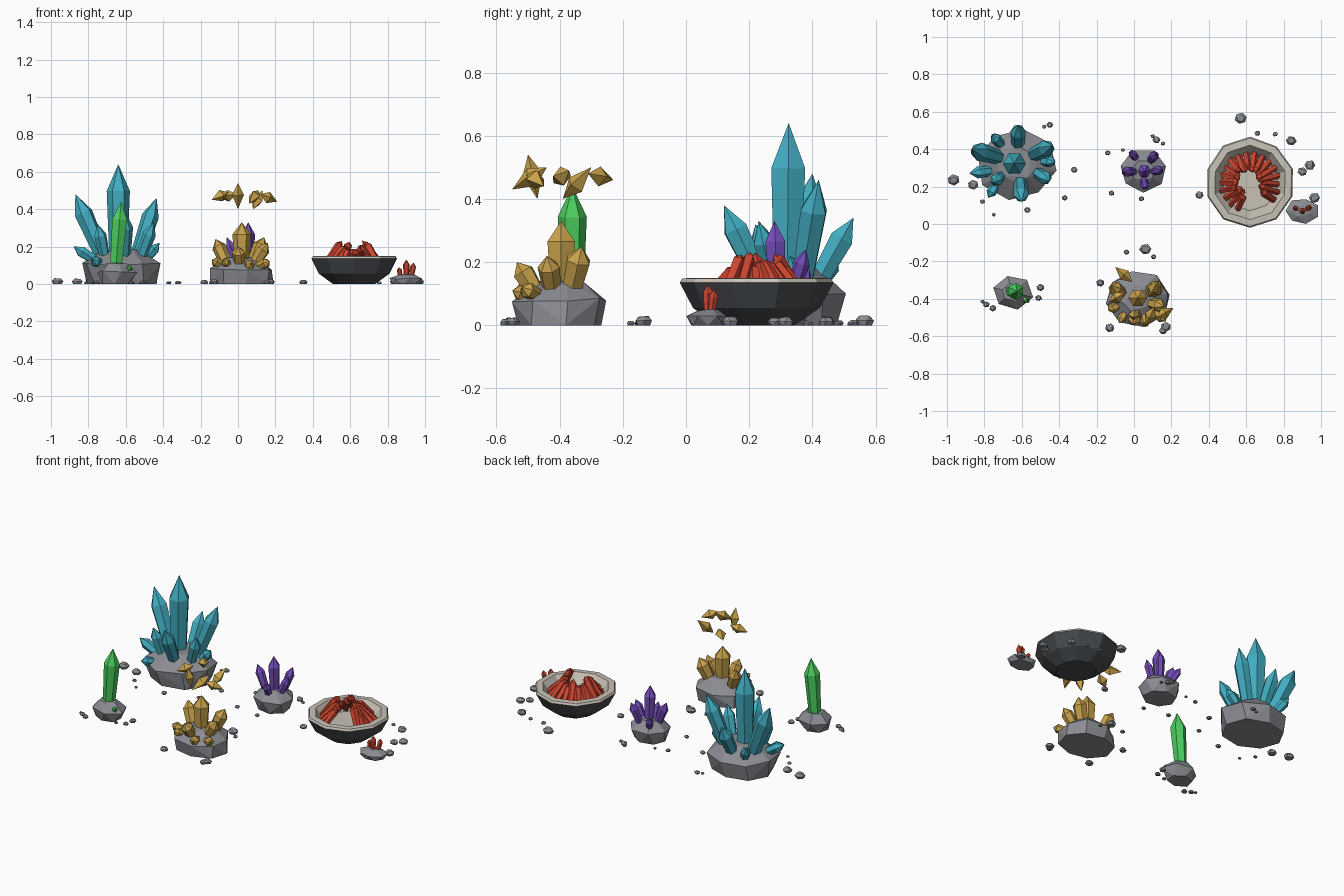
import bpy
import bmesh
import math
import random
from mathutils import Vector

random.seed(4)
cube = bpy.data.objects.get("Cube")
if cube:
    bpy.data.objects.remove(cube, do_unlink=True)


def material(name, r, g, b):
    mat = bpy.data.materials.new(name)
    mat.use_nodes = True
    mat.diffuse_color = (r, g, b, 1)
    bsdf = mat.node_tree.nodes["Principled BSDF"]
    bsdf.inputs["Base Color"].default_value = (r, g, b, 1)
    bsdf.inputs["Roughness"].default_value = 0.8
    return mat


STONE = material("grey stone", .26, .265, .29)
SHELL = material("dark shell", .062, .07, .078)
RIM = material("pale rim", .58, .54, .47)
TEAL = material("teal crystal", .055, .42, .54)
GREEN = material("green crystal", .07, .62, .11)
PURPLE = material("purple crystal", .18, .075, .5)
GOLD = material("gold crystal", .58, .36, .07)
RED = material("red crystal", .62, .06, .03)


def finish(bm, name, *mats):
    bmesh.ops.recalc_face_normals(bm, faces=bm.faces)
    mesh = bpy.data.meshes.new(name)
    bm.to_mesh(mesh)
    bm.free()
    for mat in mats:
        mesh.materials.append(mat)
    obj = bpy.data.objects.new(name, mesh)
    bpy.context.scene.collection.objects.link(obj)
    return obj


def add_rock(bm, x, y, rx, ry, height, sides, rings):
    """Convex faceted stone from jittered rings of (radius, height) factors."""
    verts = []
    for radius, level in rings:
        turn = random.random() * math.tau
        for i in range(sides):
            a = turn + math.tau * i / sides
            k = radius * random.uniform(.93, 1.05)
            z = level * height * (random.uniform(.88, 1.05) if level else 1)
            verts.append(bm.verts.new((x + rx * k * math.cos(a), y + ry * k * math.sin(a), z)))
    bmesh.ops.convex_hull(bm, input=verts)
    loose = [v for v in bm.verts if not v.link_faces]
    bmesh.ops.delete(bm, geom=loose, context='VERTS')


def rock(name, x, y, rx, ry, height, sides=7, foot=.86):
    bm = bmesh.new()
    add_rock(bm, x, y, rx, ry, height, sides, ((foot, 0), (1, .6), (.5, 1)))
    finish(bm, name, STONE)


def pebbles(name, spots):
    bm = bmesh.new()
    for x, y, r in spots:
        add_rock(bm, x, y, r, r * .9, r * .9, 6, ((.8, 0), (1, .5), (.6, 1)))
    finish(bm, name, STONE)


PRISM = ((0, .75), (.74, 1), (1, 0))
SHARD = ((0, 0), (.55, 1), (1, 0))


def add_crystal(bm, base, tip, radius, sides=6, profile=PRISM):
    """Faceted spike from base to tip, with a profile of (length, radius) factors."""
    base, tip = Vector(base), Vector(tip)
    turn = (tip - base).to_track_quat('Z', 'Y')
    rings = []
    for t, k in profile:
        centre = base.lerp(tip, t)
        count = sides if k else 1
        rings.append([bm.verts.new(centre + turn @ Vector((
            radius * k * math.cos(math.tau * i / sides),
            radius * k * math.sin(math.tau * i / sides), 0))) for i in range(count)])
    if len(rings[0]) > 1:
        bm.faces.new(rings[0])
    for low, high in zip(rings, rings[1:]):
        for i in range(sides):
            j = (i + 1) % sides
            if len(low) == 1:
                bm.faces.new((low[0], high[j], high[i]))
            elif len(high) == 1:
                bm.faces.new((low[i], low[j], high[0]))
            else:
                bm.faces.new((low[i], low[j], high[j], high[i]))


def cluster(name, mat, base_z, spikes):
    bm = bmesh.new()
    for bx, by, tx, ty, tz, r in spikes:
        add_crystal(bm, (bx, by, base_z), (tx, ty, tz), r)
    finish(bm, name, mat)


# Teal group
rock("teal_base_rock", -.63, .32, .215, .19, .18, 8, .88)
cluster("teal_crystals", TEAL, .09, (
    (-.64, .32, -.64, .325, .64, .062),
    (-.70, .35, -.87, .40, .48, .05),
    (-.56, .36, -.435, .42, .46, .046),
    (-.62, .39, -.62, .53, .34, .042),
    (-.61, .26, -.60, .12, .38, .042),
    (-.54, .29, -.45, .23, .33, .036),
    (-.70, .27, -.75, .22, .32, .034)))
cluster("teal_small_crystals", TEAL, .1, (
    (-.72, .29, -.88, .27, .20, .032),
    (-.72, .24, -.78, .14, .13, .028),
    (-.52, .34, -.42, .33, .22, .03),
    (-.69, .40, -.76, .48, .22, .03)))
pebbles("teal_pebbles", (
    (-.965, .235, .034), (-.86, .21, .03), (-.81, .12, .014), (-.75, .05, .011),
    (-.57, .075, .018), (-.37, .14, .016), (-.32, .29, .018), (-.45, .53, .018),
    (-.48, .52, .012)))

# Green group
rock("green_base_rock", -.65, -.365, .11, .095, .11, 6, .7)
cluster("green_crystals", GREEN, .07, (
    (-.655, -.36, -.625, -.36, .44, .046), (-.6, -.38, -.57, -.42, .09, .016)))
pebbles("green_pebbles", (
    (-.79, -.43, .018), (-.755, -.45, .019), (-.81, -.415, .012), (-.5, -.34, .022),
    (-.51, -.395, .018), (-.57, -.41, .014)))

# Purple group
rock("purple_base_rock", .05, .285, .128, .115, .13, 7, .8)
cluster("purple_crystals", PURPLE, .08, (
    (.055, .29, .055, .28, .33, .036),
    (.01, .28, -.06, .28, .25, .027),
    (.08, .33, .12, .38, .24, .026),
    (.02, .34, -.02, .39, .18, .022),
    (.09, .28, .15, .29, .22, .025),
    (.05, .25, .06, .19, .19, .025)))
pebbles("purple_pebbles", (
    (.12, .45, .022), (.155, .43, .013), (.1, .47, .012), (-.06, .395, .011),
    (-.14, .38, .016), (-.12, .165, .016), (.04, .135, .015)))

# Gold group with floating shards
rock("gold_base_rock", .02, -.4, .175, .15, .14, 8, .95)
cluster("gold_crystals", GOLD, .08, (
    (.02, -.395, .02, -.395, .33, .05),
    (-.05, -.38, -.12, -.33, .24, .038),
    (.07, -.37, .14, -.33, .25, .042),
    (.01, -.46, .0, -.535, .2, .036),
    (.07, -.42, .16, -.44, .22, .036)))
cluster("gold_small_crystals", GOLD, .09, (
    (-.07, -.43, -.14, -.46, .13, .027),
    (.05, -.47, .07, -.55, .11, .027),
    (.1, -.46, .17, -.52, .12, .027),
    (-.04, -.46, -.08, -.53, .13, .024)))
bm = bmesh.new()
for base, tip in (
        ((-.14, -.42, .45), (-.05, -.37, .49)),
        ((.0, -.47, .4), (.0, -.5, .54)),
        ((.06, -.55, .43), (.11, -.44, .5)),
        ((.13, -.3, .5), (.08, -.39, .4)),
        ((.21, -.45, .44), (.12, -.5, .48)),
        ((-.1, -.23, .46), (-.01, -.31, .48))):
    add_crystal(bm, base, tip, .032, 4, SHARD)
finish(bm, "gold_floating_shards", GOLD)
pebbles("gold_pebbles", (
    (.06, -.135, .032), (-.04, -.15, .016), (.105, -.175, .015), (-.18, -.315, .023),
    (-.13, -.555, .026), (.17, -.55, .028), (.155, -.57, .022)))

# Open geode bowl: dark outside, pale rim and hollow
CX, CY, SIDES = .62, .22, 10
bm = bmesh.new()
wobble = [random.uniform(.96, 1.02) for i in range(SIDES)]
rings = []
for radius, z in ((.12, 0), (.2, .055), (.242, .135), (.235, .148), (.198, .15), (.15, .085)):
    rings.append([bm.verts.new((
        CX + radius * wobble[i] * math.cos(math.tau * (i + .5) / SIDES),
        CY + radius * wobble[i] * math.sin(math.tau * (i + .5) / SIDES), z)) for i in range(SIDES)])
bm.faces.new(rings[0])
for step, (low, high) in enumerate(zip(rings, rings[1:])):
    for i in range(SIDES):
        j = (i + 1) % SIDES
        bm.faces.new((low[i], low[j], high[j], high[i])).material_index = int(step > 1)
bm.faces.new(rings[-1]).material_index = 1
finish(bm, "geode_bowl", SHELL, RIM)

# Red crystals leaning in from the bowl wall
bm = bmesh.new()
for i in range(18):
    a = math.radians(-35 + i * 16.5)
    out, inner = random.uniform(.15, .17), random.uniform(.035, .08)
    c, s = math.cos(a), math.sin(a)
    add_crystal(bm, (CX + out * c, CY + out * s, .095),
                (CX + inner * c, CY + inner * s, random.uniform(.18, .235)),
                random.uniform(.019, .025), 5, ((0, .8), (.85, 1), (1, 0)))
finish(bm, "geode_crystals", RED)

# Small red chip beside the bowl
rock("red_base_rock", .9, .07, .088, .068, .05, 7, .85)
cluster("red_small_crystals", RED, .03, (
    (.9, .07, .9, .07, .13, .018), (.87, .08, .86, .085, .09, .014),
    (.925, .08, .94, .09, .115, .016)))
pebbles("geode_pebbles", (
    (.57, .565, .034), (.66, .485, .016), (.755, .48, .014), (.84, .445, .029),
    (.94, .315, .03), (.9, .28, .026), (.35, .155, .023), (.965, .14, .03)))
